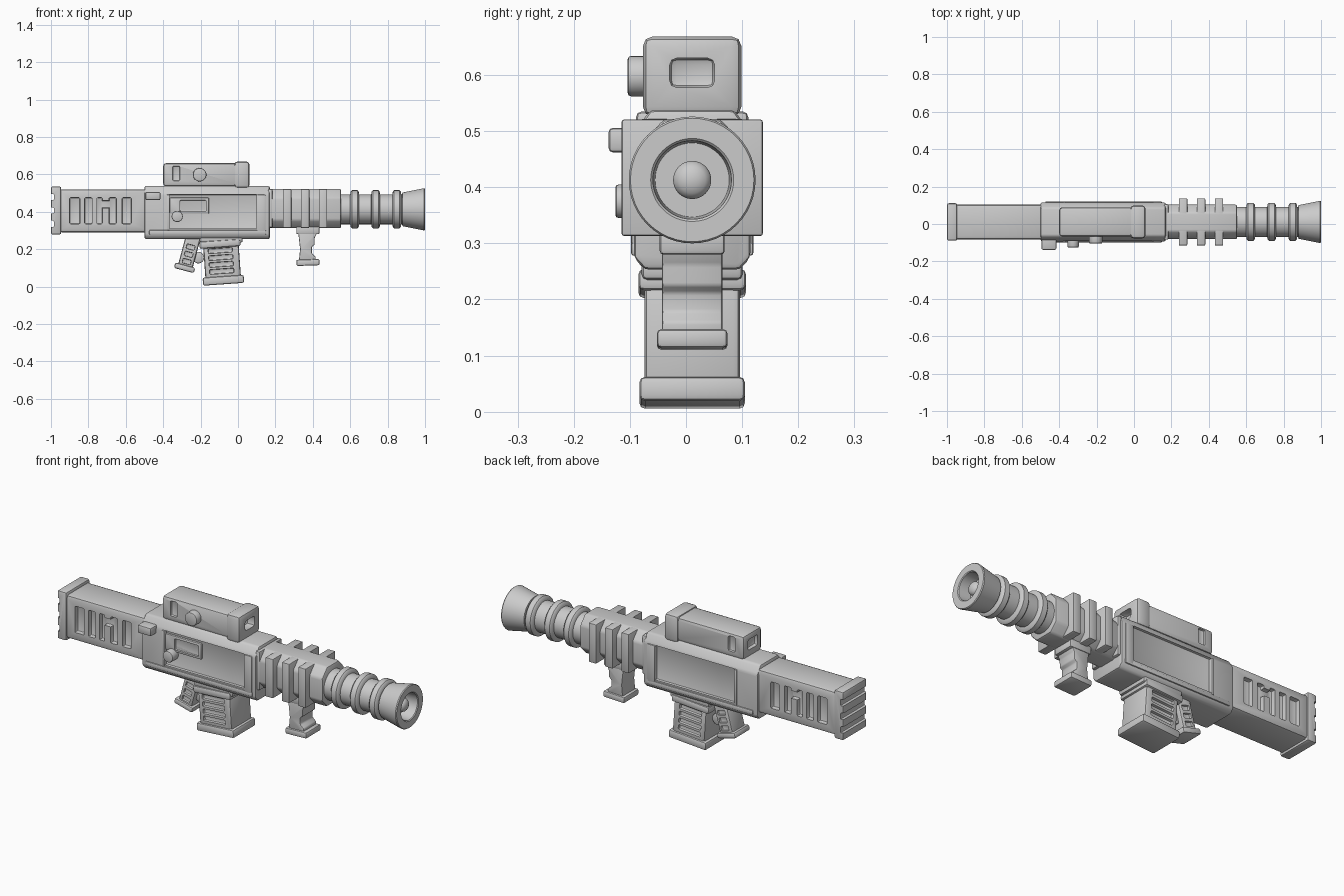
import bpy, bmesh, math
from mathutils import Matrix, Vector

if "Cube" in bpy.data.objects:
    bpy.data.objects.remove(bpy.data.objects["Cube"])

YC = 0.011      # centre plane of the body
ZB = 0.413      # barrel axis height
parts, cutters = [], []

mat = bpy.data.materials.new("plain_grey")
mat.use_nodes = True
GREY = (0.6, 0.6, 0.6, 1)
mat.diffuse_color = GREY
mat.node_tree.nodes["Principled BSDF"].inputs["Base Color"].default_value = GREY


def finish(name, bm, bevel=0.0, cutter=False):
    bmesh.ops.recalc_face_normals(bm, faces=bm.faces)
    if bevel:
        sharp = [e for e in bm.edges if e.calc_face_angle(0) > math.radians(25)]
        bmesh.ops.bevel(bm, geom=sharp, offset=bevel, segments=2, profile=0.5,
                        affect='EDGES', clamp_overlap=True)
    mesh = bpy.data.meshes.new(name)
    bm.to_mesh(mesh)
    bm.free()
    ob = bpy.data.objects.new(name, mesh)
    bpy.context.collection.objects.link(ob)
    mesh.materials.append(mat)
    ob.hide_render = cutter
    (cutters if cutter else parts).append(ob)
    return ob


def add_box(bm, x, y, z):
    size = Matrix.Diagonal((x[1] - x[0], y[1] - y[0], z[1] - z[0], 1))
    mid = Vector((sum(x) / 2, sum(y) / 2, sum(z) / 2))
    bmesh.ops.create_cube(bm, size=1, matrix=Matrix.Translation(mid) @ size)


def turn(bm, pivot, degrees):
    bmesh.ops.rotate(bm, verts=bm.verts, cent=(pivot[0], YC, pivot[1]),
                     matrix=Matrix.Rotation(math.radians(degrees), 3, 'Y'))


def box(name, x, y, z, bevel=0.01, tilt=0, pivot=(0, 0), cutter=False):
    bm = bmesh.new()
    add_box(bm, x, y, z)
    turn(bm, pivot, tilt)
    return finish(name, bm, bevel, cutter)


def wide(half):
    return (YC - half, YC + half)


def prism(name, points, axis, span, bevel):
    """Extrude a 2D outline along x (points are y,z) or y (points are x,z)."""
    bm = bmesh.new()
    place = (lambda p, s: (s, YC + p[0], p[1])) if axis == 'x' else (lambda p, s: (p[0], s, p[1]))
    face = bm.faces.new([bm.verts.new(place(p, span[0])) for p in points])
    new = bmesh.ops.extrude_face_region(bm, geom=[face])['geom']
    step = (span[1] - span[0]) * Vector((axis == 'x', axis == 'y', 0))
    bmesh.ops.translate(bm, verts=[v for v in new if isinstance(v, bmesh.types.BMVert)], vec=step)
    return finish(name, bm, bevel)


def lathe(name, profile, steps=48):
    """Spin (x, radius) points about the barrel axis."""
    bm = bmesh.new()
    verts = [bm.verts.new((x, YC, ZB + r)) for x, r in profile]
    edges = [bm.edges.new(pair) for pair in zip(verts, verts[1:])]
    bmesh.ops.spin(bm, geom=verts + edges, cent=(0, YC, ZB), axis=(1, 0, 0),
                   angle=math.tau, steps=steps)
    bmesh.ops.remove_doubles(bm, verts=bm.verts, dist=1e-4)
    return finish(name, bm)


def knob(name, x, z, radius, y, sides=24):
    bm = bmesh.new()
    place = Matrix.Translation((x, sum(y) / 2, z)) @ Matrix.Rotation(math.pi / 2, 4, 'X')
    bmesh.ops.create_cone(bm, cap_ends=True, segments=sides, radius1=radius, radius2=radius,
                          depth=y[1] - y[0], matrix=place)
    return finish(name, bm, 0.006)


def cut(target, boxes, bevel=0.006, tilt=0, pivot=(0, 0)):
    """Subtract rounded boxes, given as (x, y, z) ranges."""
    bm = bmesh.new()
    for b in boxes:
        add_box(bm, *b)
    turn(bm, pivot, tilt)
    mod = target.modifiers.new("cut", 'BOOLEAN')
    mod.object = finish(target.name + "_cutter", bm, bevel, True)
    mod.solver = 'EXACT'
    mod.use_self = True


def both_sides(x, z, half, depth):
    return [(x, (YC + half - depth, YC + half + 0.1), z),
            (x, (YC - half - 0.1, YC - half + depth), z)]


# Stock with side vents and ribbed butt
stock = box("stock", (-0.96, -0.48), wide(0.093), (0.29, 0.52), 0.016)
vents = []
for x in (-0.9, -0.845), (-0.82, -0.78), (-0.755, -0.725), (-0.69, -0.65), (-0.62, -0.57):
    vents += both_sides(x, (0.335, 0.475), 0.093, 0.025)
vents += both_sides((-0.74, -0.67), (0.42, 0.46), 0.093, 0.0249)
cut(stock, vents)
butt = box("butt_plate", (-1, -0.945), wide(0.1), (0.278, 0.535), 0.01)
cut(butt, [((-1.1, -0.985), (-0.3, 0.3), (z - 0.017, z + 0.017)) for z in (0.335, 0.407, 0.479)], 0.004)

# Receiver with a recessed panel on both sides
side = [(0.104, 0.275), (0.104, 0.495), (0.075, 0.538)]
outline = [(0.085, 0.253)] + side + [(-y, z) for y, z in reversed(side)] + [(-0.085, 0.253)]
receiver = prism("receiver", outline, 'x', (-0.5, 0.17), 0.01)
cut(receiver, both_sides((-0.37, 0.1), (0.31, 0.492), 0.104, 0.015), 0.004)
for s, label in (-1, "right"), (1, "left"):
    y = sorted((YC + s * 0.08, YC + s * 0.109))
    box("lower_rail_" + label, (-0.475, 0.15), y, (0.278, 0.302), 0.005)
    box("front_post_" + label, (0.1, 0.148), y, (0.278, 0.492), 0.007)
    box("panel_rim_" + label, (-0.38, -0.365), y, (0.3, 0.492), 0.004)

# Bolt port, handle and catch on the right side
port = box("bolt_port", (-0.365, -0.155), (-0.088, -0.06), (0.39, 0.475), 0.005)
cut(port, [((-0.31, -0.17), (-0.2, -0.078), (0.403, 0.462))], 0.004)
knob("bolt_handle", -0.325, 0.375, 0.03, (-0.126, -0.06))
box("catch_block", (-0.495, -0.415), (-0.138, -0.05), (0.462, 0.506), 0.008)

# Scope with windows at both ends
scope = box("scope_body", (-0.4, 0), wide(0.078), (0.535, 0.66), 0.016)
slots = both_sides((-0.35, -0.31), (0.565, 0.645), 0.078, 0.012)
cut(scope, slots + [((-0.5, -0.38), wide(0.04), (0.575, 0.63))], 0.008)
hood = box("scope_hood", (-0.02, 0.062), wide(0.088), (0.526, 0.669), 0.018)
cut(hood, [((0.02, 0.2), wide(0.04), (0.578, 0.63))], 0.012)
knob("scope_dial", -0.205, 0.598, 0.036, (-0.104, -0.04))

# Handguard with side fins
cham = [(0.05, 0.312), (0.092, 0.355), (0.092, 0.475), (0.05, 0.522)]
prism("handguard", cham + [(-y, z) for y, z in reversed(cham)], 'x', (0.15, 0.552), 0.01)
box("guard_collar", (0.16, 0.185), wide(0.095), (0.315, 0.522), 0.008)
for i in range(3):
    x = 0.24 + i * 0.096
    box("guard_fin_%d" % (i + 1), (x, x + 0.045), wide(0.126), (0.313, 0.521), 0.005)

# Barrel with cooling rings and flared hollow muzzle
R = 0.08
barrel = [(0.53, 0), (0.53, R)]
for x in (0.603, 0.715, 0.828):
    barrel += [(x - 0.003, R), (x, 0.095), (x + 0.007, 0.102), (x + 0.035, 0.102),
               (x + 0.042, 0.095), (x + 0.045, R)]
barrel += [(0.877, R), (0.88, 0.09), (0.995, 0.113), (1, 0.11), (1, 0.074), (0.996, 0.07),
           (0.93, 0.066), (0.93, 0)]
lathe("barrel", barrel)
tip = [(0.92, 0), (0.92, 0.033), (0.963, 0.034)]
tip += [(0.963 + 0.022 * math.sin(a), 0.034 * math.cos(a)) for a in (0.4, 0.8, 1.2)] + [(0.985, 0)]
lathe("muzzle_core", tip, 32)

# Magazine, slightly tilted, with ribbed sides
pm = (-0.085, 0.13)
mag = box("magazine", (-0.18, 0.01), wide(0.085), (0.04, 0.24), 0.012, -4, pm)
ribs = []
for i in range(4):
    z = 0.07 + i * 0.037
    ribs += both_sides((-0.155, -0.025), (z, z + 0.025), 0.085, 0.015)
cut(mag, ribs, 0.005, -4, pm)
box("magazine_base", (-0.195, 0.025), wide(0.094), (0.012, 0.055), 0.01, -4, pm)
box("magazine_collar", (-0.2, 0.02), wide(0.096), (0.21, 0.248), 0.01, -4, pm)
box("magazine_well", (-0.205, 0.025), wide(0.09), (0.235, 0.275), 0.01)

# Rear grip, raked back, and trigger
pg = (-0.263, 0.177)
grip = box("rear_grip", (-0.303, -0.223), wide(0.055), (0.09, 0.275), 0.012, 15, pg)
grooves = []
for i in range(3):
    z = 0.12 + i * 0.04
    grooves += both_sides((-0.285, -0.24), (z, z + 0.025), 0.055, 0.012)
cut(grip, grooves, 0.004, 15, pg)
box("grip_base", (-0.32, -0.21), wide(0.064), (0.082, 0.112), 0.009, 15, pg)
knob("trigger", -0.212, 0.155, 0.032, wide(0.03), 12)

# Front grip with stepped finger rests
box("front_grip_mount", (0.312, 0.436), wide(0.058), (0.28, 0.325), 0.007)
prism("front_grip", [(0.322, 0.29), (0.425, 0.29), (0.41, 0.262), (0.41, 0.225), (0.395, 0.212),
                     (0.395, 0.178), (0.415, 0.16), (0.415, 0.13), (0.325, 0.13), (0.332, 0.2)],
      'y', wide(0.054), 0.005)
box("front_grip_base", (0.312, 0.436), wide(0.063), (0.112, 0.145), 0.008, -2, (0.37, 0.13))

# Bake the cuts, drop the cutters and shade
bpy.ops.object.select_all(action='DESELECT')
for ob in parts:
    ob.select_set(True)
bpy.context.view_layer.objects.active = parts[0]
bpy.ops.object.convert(target='MESH')
bpy.ops.object.shade_smooth_by_angle(angle=math.radians(35))
for ob in cutters:
    bpy.data.objects.remove(ob)
